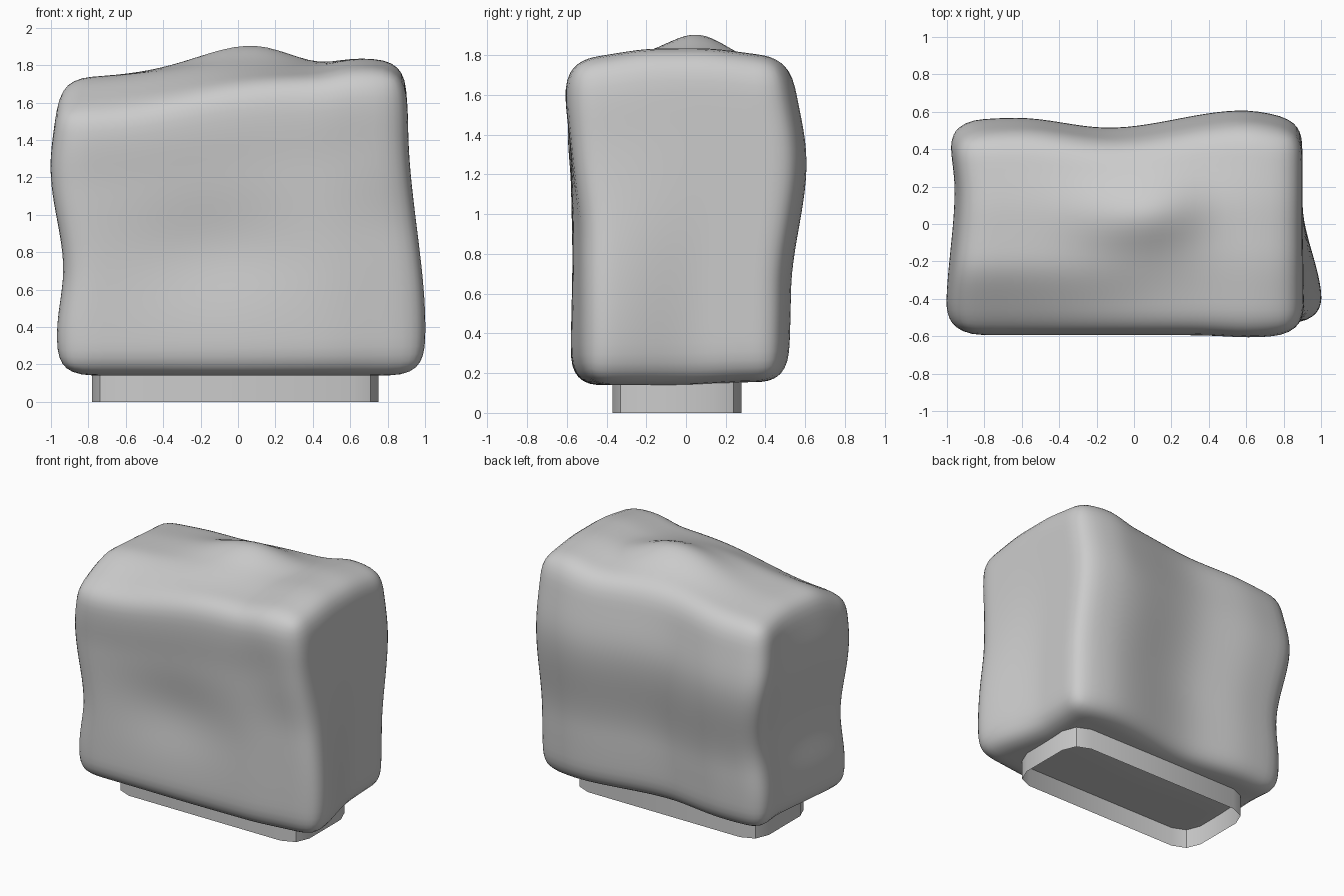
import bpy, bmesh, math
from mathutils import Vector

if "Cube" in bpy.data.objects:
    bpy.data.objects.remove(bpy.data.objects["Cube"])


def curve(t, pts):
    """Smooth interpolation through a few (position, value) pairs."""
    if t <= pts[0][0]:
        return pts[0][1]
    for i in range(len(pts) - 1):
        (a, va), (b, vb) = pts[i], pts[i + 1]
        if t <= b:
            s = (t - a) / (b - a)
            return va + (vb - va) * s * s * (3 - 2 * s)
    return pts[-1][1]


def bump(dx, dy, wx, wy):
    return math.exp(-(dx / wx) ** 2 - (dy / wy) ** 2)


def finish(bm, name):
    mesh = bpy.data.meshes.new(name)
    bm.to_mesh(mesh)
    bm.free()
    obj = bpy.data.objects.new(name, mesh)
    bpy.context.collection.objects.link(obj)
    bpy.context.view_layer.objects.active = obj
    obj.select_set(True)
    bpy.ops.object.shade_smooth_by_angle(angle=math.radians(40))
    obj.select_set(False)


# Outline of each side: x against z and y, y against z and x, z against x and y
left_z = [(.2, -.965), (.4, -.97), (.78, -.935), (1.4, -1.005), (1.75, -.975)]
left_y = [(-.45, 0.0), (.2, .045), (.5, .02)]
right_z = [(.2, 1.0), (.4, 1.005), (1.5, .91), (1.8, .895)]
right_back = [(-.45, 0.0), (.15, 1.0)]
front_z = [(.2, -.58), (1.3, -.58), (1.6, -.595), (1.8, -.595)]
back_z = [(.15, .51), (.6, .52), (1.28, .60), (1.8, .53)]
back_x = [(-.9, -.04), (-.6, -.03), (-.1, -.085), (.65, .01), (.9, -.02)]
top_x = [(-.95, 1.735), (.1, 1.795), (.45, 1.79), (.7, 1.835), (.9, 1.83)]
top_y = [(-.55, -.05), (-.1, 0.0), (.1, 0.0), (.55, -.04)]

# Lumpy body: rounded box pushed out to the measured outlines
half = Vector((.97, .57, .83))
mid_z, radius = .98, .145
bm = bmesh.new()
bmesh.ops.create_cube(bm, size=2)
bmesh.ops.subdivide_edges(bm, edges=bm.edges[:], cuts=31, use_grid_fill=True)
for v in bm.verts:
    p = Vector([v.co[i] * half[i] for i in range(3)])
    core = Vector([max(-half[i] + radius, min(half[i] - radius, p[i])) for i in range(3)])
    d = p - core
    p = core + d.normalized() * radius
    x, y, z = p.x, p.y, p.z + mid_z

    lo_x = curve(z, left_z) + curve(y, left_y)
    r = curve(z, right_z)
    hi_x = r + (min(r, .90) - r) * curve(y, right_back)
    lo_y = (curve(z, front_z) + .05 * bump(x + .15, z - .88, .45, .3)
            - .015 * bump(x - .68, z - 1.68, .17, .2)
            + .05 * curve(x, [(.4, 0), (.9, 1)]) * curve(z, [(.9, 1), (1.4, 0)]))
    hi_y = curve(z, back_z) + curve(x, back_x)
    lo_z = .14 + .015 * curve(y, [(0, 0), (.4, 1)])
    hi_z = (curve(x, top_x) + curve(y, top_y)
            + .115 * bump(x - .1, y - .13, .40 if x < .1 else .3, .22)
            - .11 * curve(y, [(-.57, 1), (-.15, 0)]) * curve(x, [(-.7, 1), (.5, 0)]))

    fx, fy, fz = [(p[i] / half[i] + 1) / 2 for i in range(3)]
    v.co = (lo_x + (hi_x - lo_x) * fx,
            lo_y + (hi_y - lo_y) * fy,
            lo_z + (hi_z - lo_z) * fz)
for _ in range(4):
    bmesh.ops.smooth_vert(bm, verts=bm.verts[:], factor=.4,
                          use_axis_x=True, use_axis_y=True, use_axis_z=True)
finish(bm, "body")

# Base skirt: open wall with rounded corners
x0, x1, y0, y1, r = -.78, .75, -.37, .28, .14
corners = [(x1 - r, y1 - r, 0), (x0 + r, y1 - r, 90),
           (x0 + r, y0 + r, 180), (x1 - r, y0 + r, 270)]
bm = bmesh.new()
ring = []
for cx, cy, start in corners:
    for step in range(3):
        a = math.radians(start + 45 * step)
        px, py = cx + r * math.cos(a), cy + r * math.sin(a)
        ring.append((bm.verts.new((px, py, 0)), bm.verts.new((px, py, .16))))
for i, (low, high) in enumerate(ring):
    low2, high2 = ring[(i + 1) % len(ring)]
    bm.faces.new((low, low2, high2, high))
finish(bm, "base_skirt")
